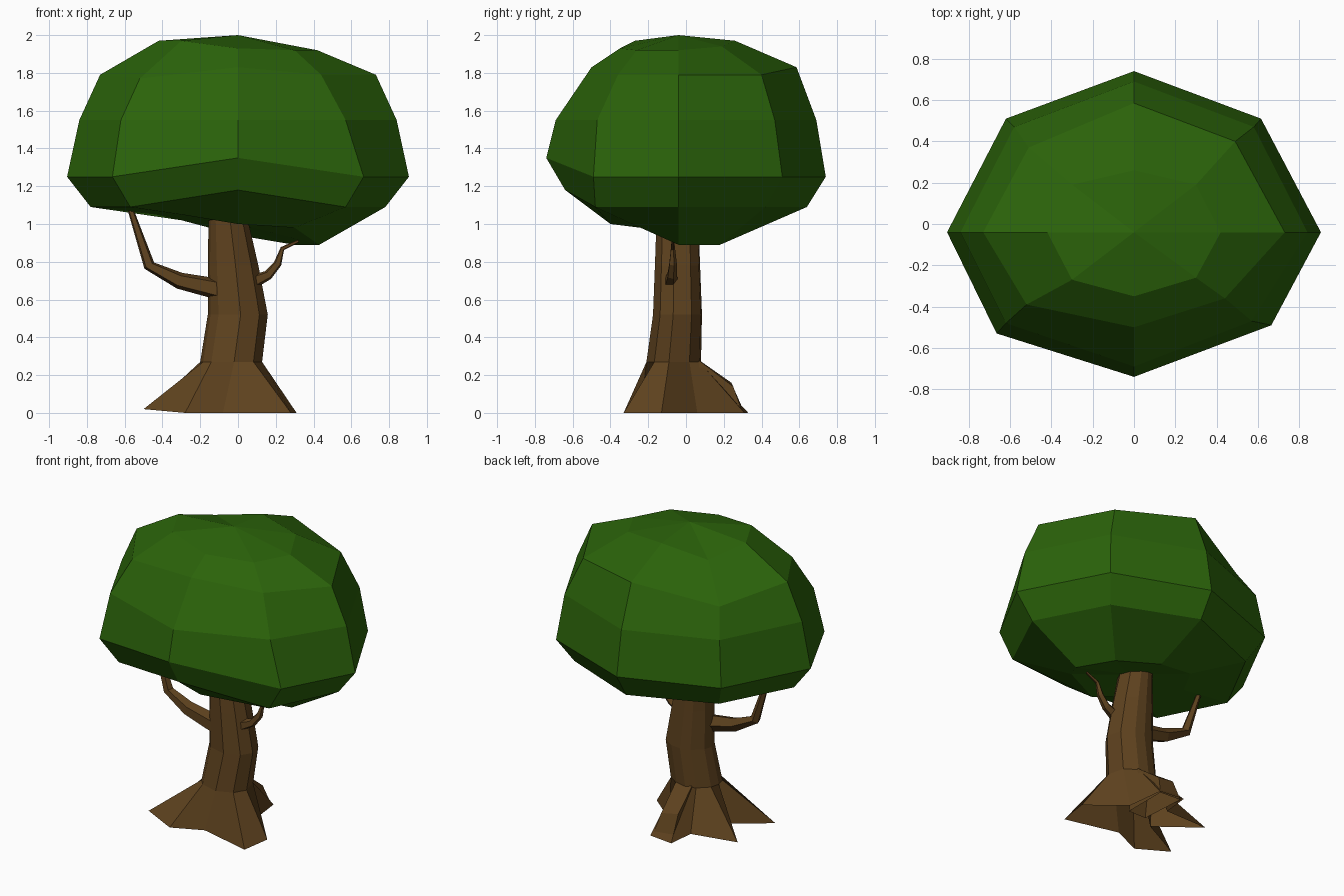
import bpy, bmesh, math
from mathutils import Vector

if "Cube" in bpy.data.objects:
    bpy.data.objects.remove(bpy.data.objects["Cube"])


def material(name, rgb):
    m = bpy.data.materials.new(name)
    m.diffuse_color = (*rgb, 1)
    m.use_nodes = True
    m.node_tree.nodes["Principled BSDF"].inputs["Base Color"].default_value = m.diffuse_color
    return m


LEAF = material("leaf green", (0.024, 0.125, 0.003))
BARK = material("bark brown", (0.112, 0.054, 0.013))


def loft(name, rings, mat, tip=None, bottom=None, open_base=False):
    """Skin equal-sized closed rings, bottom to top, with fans or caps at the ends."""
    bm = bmesh.new()
    loops = [[bm.verts.new(p) for p in r] for r in rings]
    n = len(loops[0])
    for a, b in zip(loops, loops[1:]):
        for i in range(n):
            j = (i + 1) % n
            bm.faces.new((a[i], a[j], b[j], b[i]))
    base = None
    for loop, apex in ((loops[0], bottom), (loops[-1], tip)):
        if apex is None:
            f = bm.faces.new(loop)
            base = base or f
        else:
            v = bm.verts.new(apex)
            for i in range(n):
                bm.faces.new((loop[i], loop[(i + 1) % n], v))
    bmesh.ops.recalc_face_normals(bm, faces=bm.faces)
    if open_base:
        bm.faces.remove(base)
    me = bpy.data.meshes.new(name)
    bm.to_mesh(me)
    bm.free()
    me.materials.append(mat)
    ob = bpy.data.objects.new(name, me)
    bpy.context.collection.objects.link(ob)
    return ob


def canopy_ring(x, side, back_left, back, front, xf, zs):
    """Eight points from +x counter-clockwise; zs is one height per point."""
    pts = [(side, Y), (x, back[0]), (0, back[1]), back_left,
           (-side, Y), (-xf[0], front[0]), (0, front[1]), (xf[1], front[2])]
    return [(*p, z) for p, z in zip(pts, zs)]


# leafy canopy: eight-sided dome with a raised front rim and a drooping right side
Y = -0.04
crown = [
    canopy_ring(0.30, 0.43, (-0.30, 0.18), (0.18, 0.26), (-0.26, -0.40, -0.24), (0.30, 0.30),
                (0.89, 0.89, 0.94, 1.02, 1.05, 1.05, 1.00, 0.98)),
    canopy_ring(0.54, 0.78, (-0.54, 0.42), (0.42, 0.64), (-0.46, -0.64, -0.48), (0.57, 0.57),
                (1.09, 1.09, 1.09, 1.09, 1.09, 1.09, 1.18, 1.09)),
    canopy_ring(0.615, 0.905, (-0.62, 0.51), (0.51, 0.74), (-0.53, -0.74, -0.49),
                (0.665, 0.665), (1.25, 1.25, 1.25, 1.25, 1.25, 1.25, 1.35, 1.25)),
    canopy_ring(0.58, 0.84, (-0.58, 0.47), (0.47, 0.69), (-0.48, -0.69, -0.47), (0.62, 0.57),
                [1.55] * 8),
    canopy_ring(0.49, 0.73, (-0.51, 0.37), (0.40, 0.585), (-0.39, -0.50, -0.36), (0.52, 0.44),
                (1.79, 1.79, 1.83, 1.72, 1.79, 1.77, 1.83, 1.79)),
    canopy_ring(0.30, 0.42, (-0.30, 0.19), (0.19, 0.26), (-0.27, -0.35, -0.26), (0.30, 0.30),
                (1.92, 1.94, 1.97, 1.91, 1.97, 1.97, 1.93, 1.92)),
]
loft("canopy", crown, LEAF, tip=(0, Y, 2.0), bottom=(0, Y, 1.0))

# trunk with roots: round rings above, a star of root tips on the ground
ANGLES = (-45, -10, 35, 70, 95, 120, 155, 180, 205, 230, 275)


def trunk_ring(cx, cy, rx, ry, z):
    return [(cx + rx * math.cos(math.radians(a)), cy + ry * math.sin(math.radians(a)), z)
            for a in ANGLES]


roots = [(0.28, -0.33, 0), (0.31, -0.13, 0), (0.08, 0.06, 0), (0.05, 0.31, 0),
         (-0.12, 0.33, 0), (-0.14, 0.15, 0), (-0.47, 0.12, 0.02), (-0.18, -0.06, 0),
         (-0.50, -0.24, 0.02), (-0.28, -0.33, 0), (-0.08, -0.24, 0)]
loft("trunk", [roots,
               trunk_ring(-0.035, -0.065, 0.165, 0.145, 0.27),
               trunk_ring(0.00, -0.045, 0.16, 0.13, 0.52),
               trunk_ring(-0.025, -0.045, 0.135, 0.12, 0.78),
               trunk_ring(-0.055, -0.045, 0.10, 0.11, 1.06)], BARK, open_base=True)

# raised knob on the back root
loft("root_knob", [[(0.04, 0.30, 0), (-0.11, 0.31, 0), (-0.09, 0.0, 0.0), (0.04, 0.0, 0.0)],
                   [(0.01, 0.25, 0.14), (-0.11, 0.24, 0.16), (-0.09, 0.04, 0.30),
                    (0.03, 0.04, 0.30)]], BARK, open_base=True)


def branch(name, path, radii, sides=5):
    """Tapered tube following a path."""
    pts = [Vector(p) for p in path]
    rings = []
    for i, (p, r) in enumerate(zip(pts, radii)):
        d = (pts[min(i + 1, len(pts) - 1)] - pts[max(i - 1, 0)]).normalized()
        u = Vector((0, 1, 0))
        u = (u - d * u.dot(d)).normalized()
        v = d.cross(u)
        rings.append([p + r * (math.cos(t) * u + math.sin(t) * v)
                      for t in (2 * math.pi * k / sides for k in range(sides))])
    return loft(name, rings, BARK)


# two bent branches reaching into the canopy
branch("left_branch", [(-0.08, -0.09, 0.65), (-0.31, -0.08, 0.70), (-0.47, -0.07, 0.78),
                       (-0.59, -0.06, 1.14)], (0.06, 0.046, 0.032, 0.013))
branch("right_branch", [(0.07, -0.08, 0.69), (0.16, -0.075, 0.73), (0.21, -0.07, 0.79),
                        (0.235, -0.07, 0.87), (0.32, -0.07, 0.91)],
       (0.04, 0.027, 0.022, 0.012, 0.008))
